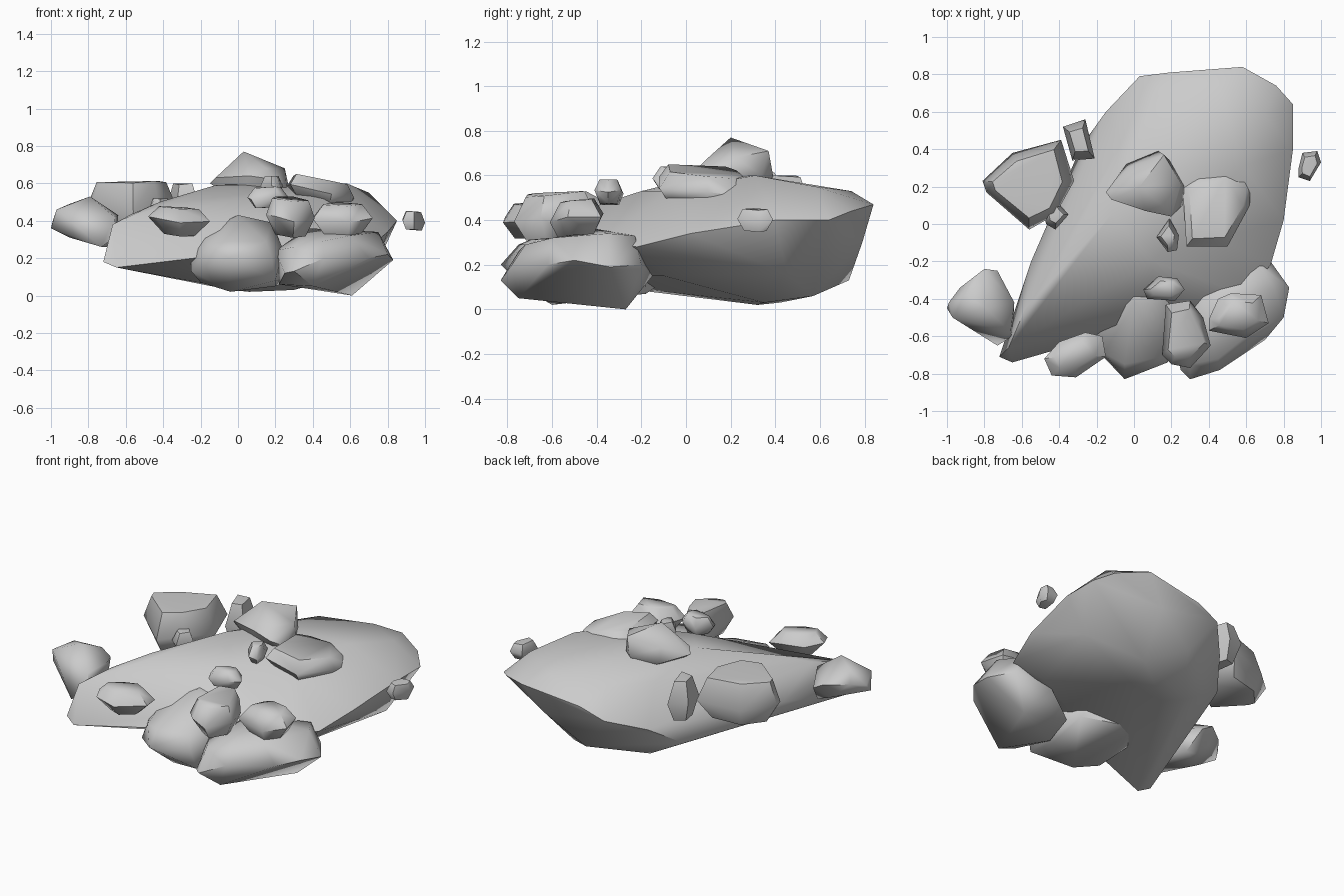
import bpy, bmesh, math


def hull(name, pts, angle=55):
    # convex boulder around a handful of points
    bm = bmesh.new()
    for p in pts:
        bm.verts.new(p)
    bmesh.ops.convex_hull(bm, input=bm.verts)
    bmesh.ops.delete(bm, geom=[v for v in bm.verts if not v.link_faces], context='VERTS')
    bmesh.ops.dissolve_limit(bm, angle_limit=math.radians(3), verts=bm.verts, edges=bm.edges)
    bmesh.ops.recalc_face_normals(bm, faces=bm.faces)
    me = bpy.data.meshes.new(name)
    bm.to_mesh(me)
    bm.free()
    ob = bpy.data.objects.new(name, me)
    bpy.context.collection.objects.link(ob)
    bpy.ops.object.select_all(action='DESELECT')
    ob.select_set(True)
    bpy.context.view_layer.objects.active = ob
    bpy.ops.object.shade_smooth_by_angle(angle=math.radians(angle))
    return ob


def rock(name, outline, z0, z1, tilt=(0, 0), top=0.6, base=0.6, waist=0.5):
    # plan outline at the waist, pulled in for the top and the base
    cx = (min(p[0] for p in outline) + max(p[0] for p in outline)) / 2
    cy = (min(p[1] for p in outline) + max(p[1] for p in outline)) / 2
    pts = []

    def ring(points, s, f):
        for i, (x, y) in enumerate(points):
            dx, dy = (x - cx) * s, (y - cy) * s
            wob = 0.05 * (-1) ** i if s == 1 else 0
            pts.append((cx + dx, cy + dy,
                        z0 + (z1 - z0) * (f + wob) + tilt[0] * dx + tilt[1] * dy))

    ring(outline, 1, waist)
    ring(outline[::2], top, 1)
    ring(outline[1::2], top * 0.95, 0.97)
    ring(outline[1::2], base, 0)
    ring(outline[::2], base * 0.9, 0.03)
    return hull(name, pts)


# large main slab
rim = [(-.72, -.71, .18), (-.65, -.74, .15), (-.67, -.66, .38), (-.55, -.20, .26),
       (-.42, .05, .18), (-.28, .42, .16), (-.15, .60, .28), (.03, .79, .36),
       (.19, .81, .42), (.58, .84, .47), (.76, .74, .44), (.85, .64, .40),
       (.85, .40, .40), (.80, .02, .34), (.73, -.22, .28), (.60, -.38, .30), (.10, -.50, .34)]
crown = [(-.58, -.45, .43), (-.42, -.28, .50), (-.12, .05, .59), (.10, .30, .60),
         (.58, .31, .60), (.70, .58, .55), (.45, .74, .53), (.10, .68, .51),
         (-.08, .42, .51), (.45, -.08, .53), (.10, -.20, .53)]
belly = [(-.04, .42, .03), (.06, .32, .02), (.30, .35, .03), (.40, .57, .06),
         (.20, .73, .13), (.74, .45, .16), (.60, -.10, .15), (-.05, .05, .10),
         (-.25, -.35, .12), (.20, -.35, .17), (.45, .79, .30)]
hull("main_slab", rim + crown + belly, 50)

# supporting boulders at the front
hull("front_middle_boulder",
     [(-.25, -.54, .24), (-.25, -.62, .13), (-.05, -.83, .20), (.18, -.74, .20),
      (.24, -.55, .25), (.20, -.70, .08), (-.04, -.60, .02), (.20, -.50, .05),
      (-.20, -.55, .07), (.25, -.18, .07), (-.14, -.12, .11), (-.24, -.30, .12),
      (.00, -.42, .43), (.18, -.43, .39), (-.19, -.47, .34), (0, -.20, .43),
      (-.05, -.75, .29), (-.16, -.69, .27), (.15, -.71, .29)])
hull("front_right_boulder",
     [(.61, -.27, .0), (.22, -.50, .06), (.40, -.75, .05), (.30, -.25, .06),
      (.83, -.34, .19), (.80, -.50, .22), (.25, -.78, .12), (.30, -.83, .13),
      (.70, -.62, .20), (.73, -.20, .20), (.50, -.15, .15), (.46, -.78, .20),
      (.75, -.35, .34), (.37, -.40, .36), (.68, -.23, .33), (.30, -.75, .26),
      (.45, -.72, .29), (.20, -.58, .24), (.60, -.60, .32)])

# rocks on the left side
rock("back_left_rock",
     [(-.81, .23), (-.65, .38), (-.39, .45), (-.32, .23), (-.42, .05), (-.56, -.03), (-.79, .17)],
     .34, .61, (.02, 0), .78, .75, .45)
hull("left_rock",
     [(-1, -.45, .36), (-.99, -.42, .40), (-.97, -.50, .46), (-.93, -.34, .42), (-.80, -.24, .42),
      (-.73, -.25, .38), (-.64, -.42, .43), (-.66, -.58, .42), (-.65, -.60, .32),
      (-.73, -.65, .26), (-.69, -.35, .26), (-.90, -.50, .31), (-.79, -.45, .53),
      (-.90, -.38, .49), (-.80, -.32, .31)])
rock("back_left_pebble", [(-.38, .52), (-.26, .56), (-.21, .35), (-.33, .34)],
     .34, .60, (0, 0), .6, .6)
rock("left_pebble", [(-.48, .05), (-.42, .13), (-.35, .05), (-.42, -.03), (-.47, 0)],
     .39, .52)
rock("front_left_rock",
     [(-.48, -.72), (-.40, -.63), (-.26, -.58), (-.17, -.60), (-.15, -.71), (-.31, -.82), (-.44, -.81)],
     .32, .47, (-.08, .05), .65, .55, .55)

# rocks resting on top
hull("peak_rock",
     [(-.15, .17, .60), (-.04, .32, .57), (.13, .39, .60), (.19, .34, .60), (.27, .20, .59),
      (.26, .10, .58), (.20, .04, .62), (.06, .07, .64), (-.12, .13, .63), (.03, .20, .77),
      (.16, .37, .71), (.25, .22, .68), (-.03, .30, .66), (.15, .10, .68),
      (0, .15, .50), (.20, .12, .50), (.10, .33, .50)])
rock("top_right_rock",
     [(.26, .20), (.33, .27), (.50, .29), (.62, .25), (.62, .10), (.50, -.12), (.28, -.12)],
     .48, .62, (-.17, -.05), .8, .8, .5)
rock("top_pebble", [(.12, -.07), (.19, .03), (.24, -.06), (.23, -.14), (.18, -.15)],
     .52, .64)

# stacked rocks at the front right
rock("front_pebble",
     [(.05, -.35), (.13, -.28), (.23, -.29), (.27, -.35), (.22, -.41), (.07, -.40)],
     .47, .58, (.05, 0), .65, .7)
rock("stacked_rock",
     [(.15, -.70), (.17, -.43), (.30, -.41), (.37, -.50), (.41, -.65), (.30, -.77), (.20, -.75)],
     .32, .52, (-.08, .08), .75, .7)
rock("stacked_right_rock",
     [(.40, -.51), (.45, -.40), (.52, -.37), (.68, -.38), (.72, -.53), (.60, -.61), (.40, -.57)],
     .33, .49, (0, .1), .65, .7)

# loose pebble at the far right
rock("right_pebble",
     [(.88, .30), (.90, .38), (.98, .39), (1, .33), (.94, .23), (.88, .25)],
     .35, .45, (-.08, 0), .7, .7)
